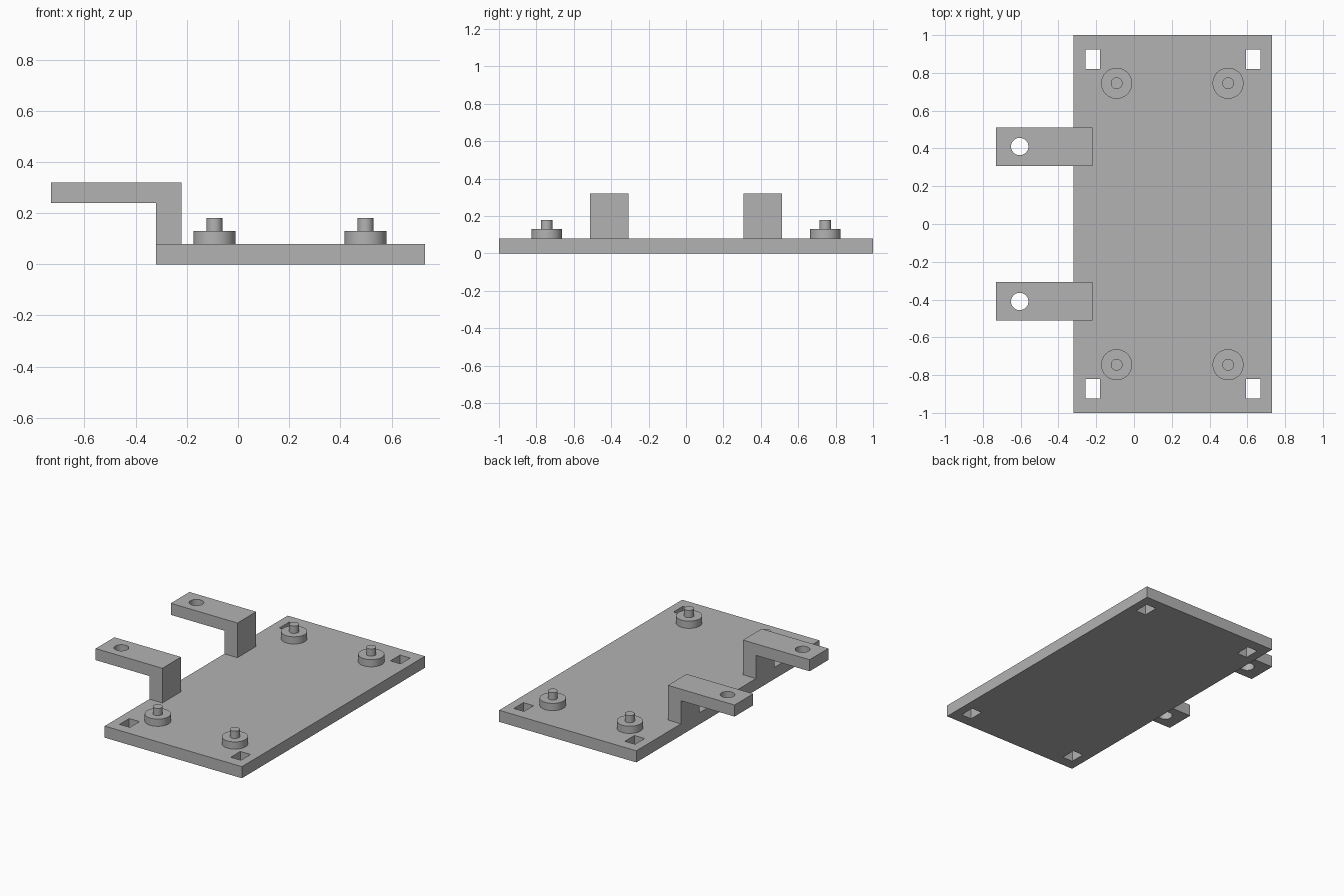
import bpy
import math

default_cube = bpy.data.objects.get("Cube")
if default_cube:
    bpy.data.objects.remove(default_cube, do_unlink=True)

grey = bpy.data.materials.new("plain_grey")
grey.use_nodes = True
colour = (0.45, 0.45, 0.45, 1)
grey.diffuse_color = colour
grey.node_tree.nodes["Principled BSDF"].inputs["Base Color"].default_value = colour


def prism(name, outline, low, high, axis="z"):
    """Extrude a counter-clockwise outline along z, or an x-z outline along y."""
    n = len(outline)
    if axis == "z":
        verts = [(a, b, h) for h in (low, high) for a, b in outline]
    else:
        verts = [(a, h, b) for h in (high, low) for a, b in outline]
    faces = [tuple(reversed(range(n))), tuple(range(n, 2 * n))]
    faces += [(i, (i + 1) % n, (i + 1) % n + n, i + n) for i in range(n)]
    mesh = bpy.data.meshes.new(name)
    mesh.from_pydata(verts, [], faces)
    mesh.materials.append(grey)
    obj = bpy.data.objects.new(name, mesh)
    bpy.context.collection.objects.link(obj)
    return obj


def rectangle(x0, x1, y0, y1):
    return [(x0, y0), (x1, y0), (x1, y1), (x0, y1)]


def circle(x, y, radius, sides=48):
    angles = [math.tau * i / sides for i in range(sides)]
    return [(x + radius * math.cos(a), y + radius * math.sin(a)) for a in angles]


def smooth(obj):
    bpy.ops.object.select_all(action="DESELECT")
    obj.select_set(True)
    bpy.context.view_layer.objects.active = obj
    bpy.ops.object.shade_smooth_by_angle(angle=math.radians(30))


def cut(obj, cutters):
    """Cut holes, keep the result and discard the cutters."""
    bpy.context.view_layer.objects.active = obj
    for cutter in cutters:
        cutter.hide_render = True
        mod = obj.modifiers.new("hole", "BOOLEAN")
        mod.operation = "DIFFERENCE"
        mod.solver = "EXACT"
        mod.object = cutter
        bpy.ops.object.modifier_apply(modifier=mod.name)
        bpy.data.objects.remove(cutter, do_unlink=True)


# Base plate with a rectangular slot near each corner
plate = prism("base_plate", rectangle(-0.32, 0.73, -1, 1), 0, 0.08)
slots = []
for x in (-0.258, 0.592):
    for y in (-0.925, 0.82):
        slots.append(prism("slot_cutter", rectangle(x, x + 0.078, y, y + 0.105), -0.1, 0.2))
cut(plate, slots)

# Stepped standoffs with a locating pin
for side, x in (("right", -0.092), ("left", 0.498)):
    for end, y in (("front", -0.745), ("back", 0.745)):
        smooth(prism(f"{end}_{side}_standoff", circle(x, y, 0.082), 0.08, 0.13))
        smooth(prism(f"{end}_{side}_pin", circle(x, y, 0.031), 0.13, 0.18))

# Raised mounting brackets, each with a round screw hole
profile = [(-0.32, 0.08), (-0.22, 0.08), (-0.22, 0.32),
           (-0.73, 0.32), (-0.73, 0.24), (-0.32, 0.24)]
for end, y in (("front", -0.41), ("back", 0.41)):
    bracket = prism(f"{end}_bracket", profile, y - 0.102, y + 0.102, "y")
    cut(bracket, [prism("screw_hole_cutter", circle(-0.605, y, 0.046), 0.15, 0.4)])
    smooth(bracket)
